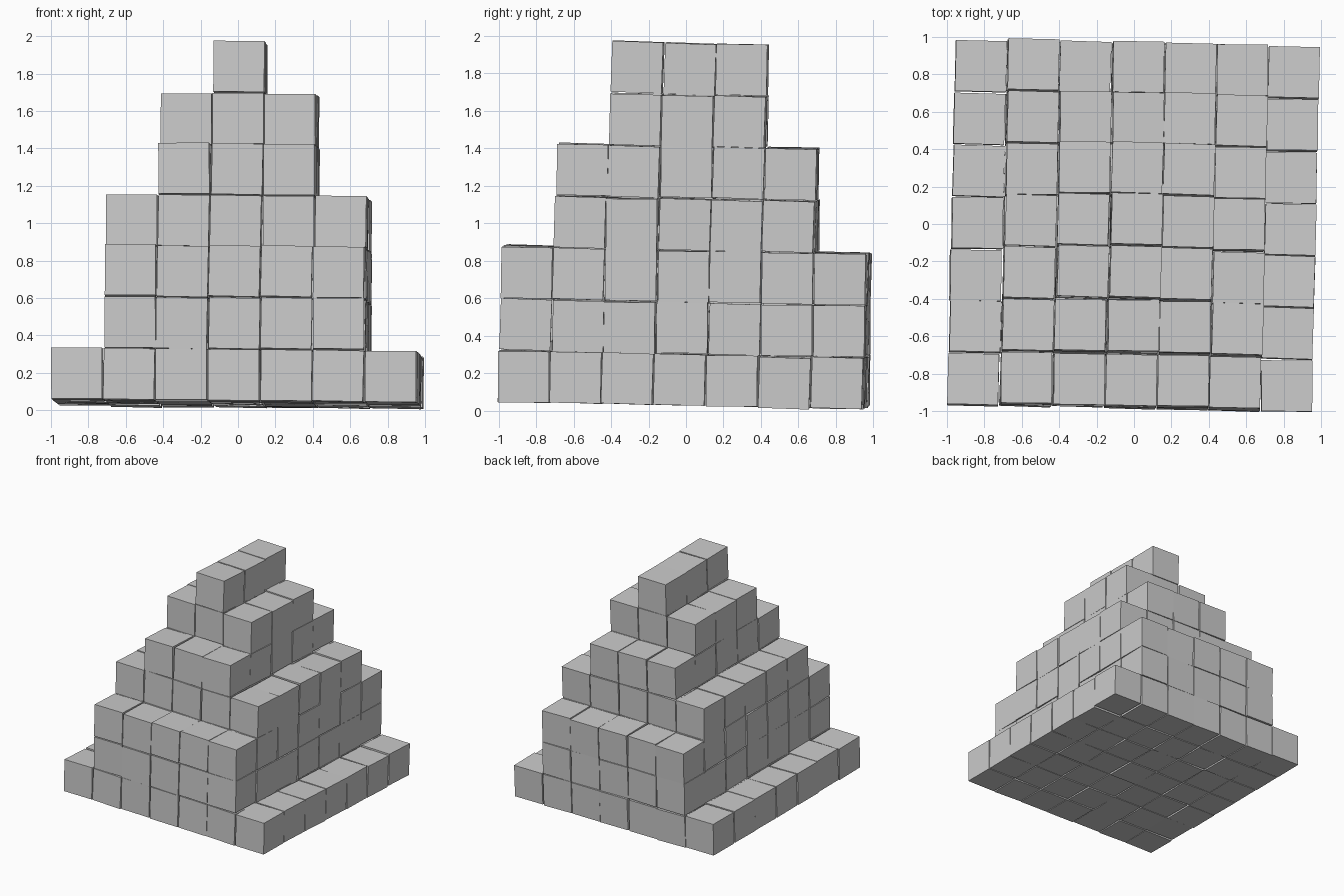
import bpy, bmesh, random
from math import radians
from mathutils import Matrix, Vector, Euler

if "Cube" in bpy.data.objects:
    bpy.data.objects.remove(bpy.data.objects["Cube"])

random.seed(4)
PITCH = 0.279      # horizontal spacing of blocks
RISE = 0.276       # spacing between layers
SIZE = 0.272       # block edge length

# Blocks in x and y for each layer, bottom to top
LAYERS = [(7, 7), (5, 7), (5, 7), (5, 5), (3, 5), (3, 3), (1, 3)]

# The whole stack leans slightly
LEAN = (Matrix.Translation((-0.003, -0.012, 0.171))
        @ Euler((radians(-1.2), radians(0.5), radians(-1.25))).to_matrix().to_4x4())


def jitter(amount):
    return Vector([random.uniform(-amount, amount) for _ in range(3)])


def block_layer(name, level, nx, ny):
    bm = bmesh.new()
    for i in range(nx):
        for j in range(ny):
            centre = Vector(((i - (nx - 1) / 2) * PITCH,
                             (j - (ny - 1) / 2) * PITCH,
                             level * RISE))
            place = Matrix.Translation(centre + jitter(0.003))
            turn = Euler(jitter(radians(0.9))).to_matrix().to_4x4()
            bmesh.ops.create_cube(bm, size=SIZE, matrix=LEAN @ place @ turn)
    mesh = bpy.data.meshes.new(name)
    bm.to_mesh(mesh)
    bm.free()
    obj = bpy.data.objects.new(name, mesh)
    bpy.context.collection.objects.link(obj)


# Stepped pyramid of loose blocks
for level, (nx, ny) in enumerate(LAYERS):
    block_layer(f"block_layer_{level + 1}", level, nx, ny)
